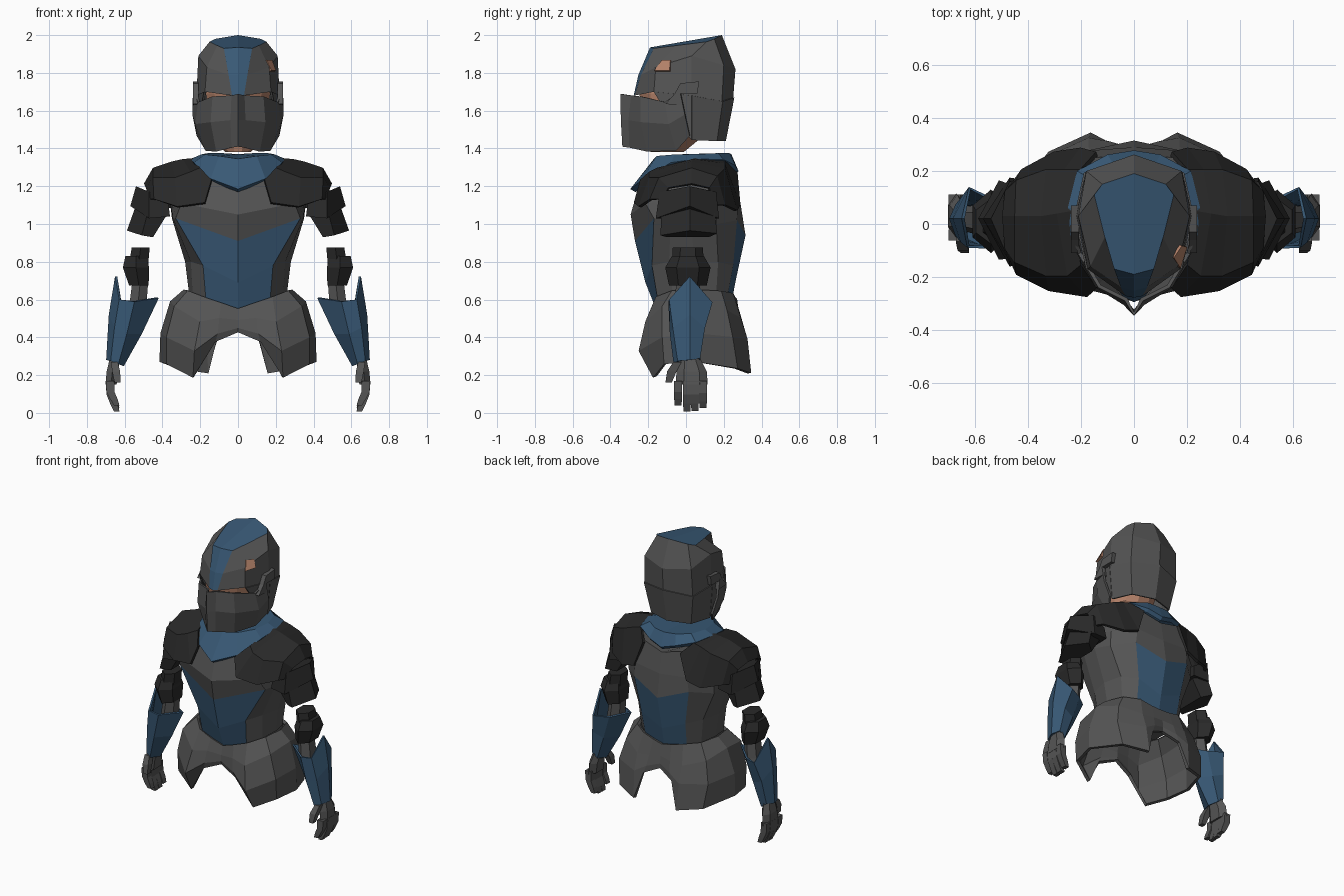
import bpy, math

def mat(name, c):
    m = bpy.data.materials.new(name)
    m.diffuse_color = (*c, 1)
    return m

GREY = mat("steel_grey", (.09, .09, .09))
DARK = mat("dark_plate", (.022, .022, .022))
BLUE = mat("blue_paint", (.04, .10, .18))
SKIN = mat("skin", (.45, .22, .14))

def build(name, verts, faces, mats, idx=None, thick=0, mirror=True):
    me = bpy.data.meshes.new(name)
    me.from_pydata(verts, [], faces)
    for m in mats:
        me.materials.append(m)
    if idx:
        for p, i in zip(me.polygons, idx):
            p.material_index = i
    ob = bpy.data.objects.new(name, me)
    bpy.context.collection.objects.link(ob)
    if mirror:
        ob.modifiers.new("mirror", 'MIRROR')
    if thick:
        s = ob.modifiers.new("shell", 'SOLIDIFY')
        s.thickness, s.offset = thick, 0
    return ob

def loft(name, rows, mats, paint=None, thick=0, wrap=False, caps=(), mirror=True):
    """Skin rows of points with quads; rows run round one half, mirrored in x."""
    n = len(rows[0])
    verts = [p for r in rows for p in r]
    faces, idx = [], []
    for r in range(len(rows) - 1):
        for c in range(n if wrap else n - 1):
            d = (c + 1) % n
            faces.append((r * n + c, r * n + d, (r + 1) * n + d, (r + 1) * n + c))
            idx.append(paint(r, c) if paint else 0)
    for r in caps:
        k = range(r * n, r * n + n)
        faces.append(tuple(k) if r else tuple(reversed(k)))
        idx.append(paint(-1, 0) if paint else 0)
    return build(name, verts, faces, mats, idx, thick, mirror)

def tube(name, secs, n, m, mirror=True):
    """Closed n-sided tube through (x, y, z, rx, ry) sections."""
    rows = [[(x + rx * math.cos((i + .5) * math.tau / n),
              y + ry * math.sin((i + .5) * math.tau / n), z) for i in range(n)]
            for x, y, z, rx, ry in secs]
    return loft(name, rows, [m], wrap=True, caps=(0, len(rows) - 1), mirror=mirror)

def plate(name, yz, x0, x1, m, mirror=True):
    """Side profile extruded in x."""
    rows = [[(x, y, z) for y, z in yz] for x in (x0, x1)]
    return loft(name, rows, [m], wrap=True, caps=(0, 1), mirror=mirror)

# head inside the helmet
tube("head", [(0, -.10, 1.38, .07, .09), (0, -.06, 1.46, .15, .15), (0, -.03, 1.69, .175, .225),
              (0, 0, 1.86, .15, .17)], 12, SKIN, mirror=False)

# helmet crown with painted crest
loft("helmet_crown", [
    [(0, -.278, 1.675), (.032, -.272, 1.68), (.175, -.17, 1.7), (.22, .03, 1.68), (.185, .19, 1.65), (0, .25, 1.67)],
    [(0, -.252, 1.79), (.05, -.238, 1.79), (.165, -.16, 1.83), (.21, .03, 1.89), (.18, .2, 1.84), (0, .262, 1.82)],
    [(0, -.19, 1.935), (.075, -.17, 1.93), (.11, -.05, 1.945), (.15, .11, 1.965), (.12, .15, 1.98), (0, .19, 2.0)]],
    [GREY, BLUE], lambda r, c: int(r < 0 or c == 0), caps=(2,))
loft("helmet_neck_guard", [
    [(.22, .03, 1.68), (.185, .19, 1.65), (0, .25, 1.67)],
    [(.2, .03, 1.445), (.15, .16, 1.44), (0, .205, 1.44)]], [GREY], thick=.012)
loft("helmet_temple", [
    [(.175, -.17, 1.7), (.22, .03, 1.68)], [(.19, -.12, 1.62), (.2, .03, 1.445)]], [GREY], thick=.012)
# face guard with centre keel, and its hinge plates
loft("face_guard", [
    [(0, -.34, 1.688), (.03, -.285, 1.68), (.13, -.235, 1.675), (.205, -.11, 1.645), (.232, -.03, 1.7)],
    [(0, -.338, 1.55), (.035, -.3, 1.55), (.14, -.235, 1.54), (.22, -.09, 1.53), (.235, -.005, 1.58)],
    [(0, -.33, 1.41), (.03, -.295, 1.405), (.11, -.2, 1.385), (.165, -.05, 1.39), (.212, .02, 1.468)]],
    [GREY], thick=.014)
plate("hinge_plate", [(-.11, 1.635), (-.06, 1.69), (-.03, 1.745), (.07, 1.755), (.06, 1.69), (-.03, 1.69),
                      (-.02, 1.63)], .208, .238, GREY)
# torn gap in the brow, one side only
build("brow_gash", [(.17, -.165, 1.81), (.195, -.085, 1.81), (.175, -.08, 1.865), (.145, -.125, 1.865)],
      [(0, 1, 2, 3)], [SKIN], thick=.015, mirror=False)

# torso with painted belly and back
loft("torso", [
    [(0, -.155, .54), (.17, -.15, .60), (.24, -.07, .63), (.26, .05, .64), (.23, .16, .63), (.16, .22, .62), (0, .24, .58)],
    [(0, -.215, .69), (.185, -.18, .78), (.25, -.09, .8), (.28, .04, .8), (.25, .17, .8), (.17, .25, .78), (0, .265, .71)],
    [(0, -.27, .91), (.33, -.17, 1.03), (.345, -.08, 1.03), (.35, .03, 1.03), (.33, .16, 1.0), (.21, .27, 1.02), (0, .315, .94)],
    [(0, -.293, 1.05), (.3, -.215, 1.11), (.35, -.08, 1.12), (.36, .03, 1.12), (.33, .17, 1.1), (.2, .275, 1.12), (0, .29, 1.1)],
    [(0, -.25, 1.2), (.2, -.2, 1.24), (.28, -.08, 1.29), (.31, .03, 1.3), (.27, .15, 1.29), (.15, .25, 1.28), (0, .265, 1.24)]],
    [GREY, BLUE], lambda r, c: int(r in (0, 1) and c in (0, 5)), caps=(0, 4))

# hip skirt, arched front and back
loft("hip_skirt", [
    [(0, -.16, .55), (.09, -.163, .58), (.18, -.15, .61), (.26, -.07, .64), (.28, .06, .645), (.24, .18, .64), (.15, .24, .63), (.07, .25, .61), (0, .26, .60)],
    [(0, -.175, .49), (.1, -.19, .5), (.2, -.205, .48), (.33, -.12, .56), (.35, .06, .585), (.3, .21, .54), (.17, .28, .5), (.08, .28, .51), (0, .27, .52)],
    [(0, -.175, .45), (.11, -.205, .42), (.23, -.24, .33), (.37, -.12, .4), (.4, .05, .42), (.335, .24, .4), (.17, .315, .39), (.09, .3, .44), (0, .275, .47)],
    [(0, -.172, .43), (.125, -.195, .38), (.235, -.165, .19), (.37, -.11, .26), (.405, .05, .27), (.315, .265, .235), (.16, .335, .21), (.11, .305, .39), (0, .275, .44)]],
    [GREY], thick=.022)

# collar
loft("collar", [
    [(0, -.27, 1.17), (.14, -.2, 1.22), (.22, -.08, 1.3), (.235, .06, 1.32), (.2, .19, 1.31), (.1, .245, 1.29), (0, .26, 1.26)],
    [(0, -.295, 1.185), (.145, -.225, 1.24), (.235, -.08, 1.325), (.25, .06, 1.345), (.215, .2, 1.34), (.1, .262, 1.31), (0, .278, 1.28)],
    [(0, -.17, 1.345), (.1, -.155, 1.36), (.175, -.06, 1.368), (.19, .06, 1.37), (.16, .17, 1.375), (.08, .23, 1.375), (0, .24, 1.37)]],
    [BLUE], caps=(0, 2))

# shoulder armour: main plate and two overlapping lames
loft("shoulder_plate", [
    [(.14, -.235, 1.23), (.2, -.15, 1.29), (.23, .05, 1.34), (.2, .2, 1.33), (.14, .265, 1.27)],
    [(.175, -.268, 1.11), (.25, -.19, 1.27), (.29, .04, 1.335), (.26, .2, 1.315), (.2, .28, 1.1)],
    [(.32, -.245, 1.09), (.33, -.19, 1.24), (.35, .03, 1.322), (.33, .2, 1.29), (.3, .265, 1.07)],
    [(.44, -.185, 1.13), (.445, -.14, 1.24), (.445, .03, 1.29), (.44, .16, 1.25), (.42, .2, 1.1)],
    [(.46, -.13, 1.13), (.48, -.09, 1.19), (.49, .03, 1.21), (.48, .12, 1.19), (.455, .15, 1.1)]],
    [DARK], thick=.018)
loft("upper_lame", [
    [(.37, -.14, 1.12), (.47, -.14, 1.17), (.54, .02, 1.2), (.47, .16, 1.17), (.37, .15, 1.12)],
    [(.36, -.15, 1.04), (.47, -.16, 1.03), (.57, .02, 1.095), (.47, .175, 1.03), (.36, .16, 1.04)]],
    [DARK], wrap=True, caps=(0, 1))
loft("lower_lame", [
    [(.37, -.11, 1.06), (.47, -.13, 1.09), (.54, .02, 1.1), (.47, .15, 1.09), (.37, .12, 1.06)],
    [(.45, -.1, .93), (.51, -.135, .94), (.588, .02, .965), (.51, .165, .95), (.45, .12, .93)]],
    [DARK], wrap=True, caps=(0, 1))

# elbow guard and forearm
tube("elbow_cuff", [(.515, .01, .875, .055, .08), (.53, .01, .76, .06, .085)], 6, DARK)
tube("elbow_guard", [(.54, .01, .83, .065, .085), (.54, .01, .77, .08, .12), (.525, .01, .675, .06, .1)], 6, DARK)
tube("forearm", [(.515, .01, .72, .048, .06), (.53, .01, .57, .052, .07), (.645, .02, .28, .035, .045)], 6, GREY)
# spiked vambrace
loft("vambrace", [
    [(.645, .02, .722), (.625, -.085, .60), (.55, -.088, .59), (.425, 0, .61), (.53, .09, .58), (.62, .135, .585)],
    [(.678, .02, .52), (.65, -.065, .45), (.59, -.08, .42), (.515, 0, .42), (.58, .08, .42), (.65, .095, .45)],
    [(.692, .02, .28), (.67, -.04, .275), (.635, -.06, .26), (.61, .01, .25), (.635, .07, .26), (.67, .07, .29)]],
    [BLUE], thick=.012, wrap=True)

# hand, fingers and thumb
tube("palm", [(.65, .02, .3, .03, .05), (.665, .03, .22, .035, .08), (.672, .03, .15, .034, .085)], 6, GREY)
for i, (y, tip) in enumerate([(-.042, .04), (.005, .008), (.047, .01), (.09, .025)]):
    z = lambda t: .17 + (tip - .17) * t
    tube(f"finger_{i + 1}", [(.678, y, z(0), .032, .03), (.675, y, z(.45), .03, .03),
                             (.657, y, z(.75), .028, .029), (.642, y, z(1), .02, .026)], 4, GREY)
tube("thumb", [(.655, -.045, .27, .025, .03), (.645, -.075, .22, .03, .035), (.638, -.092, .16, .022, .024)], 4, GREY)
